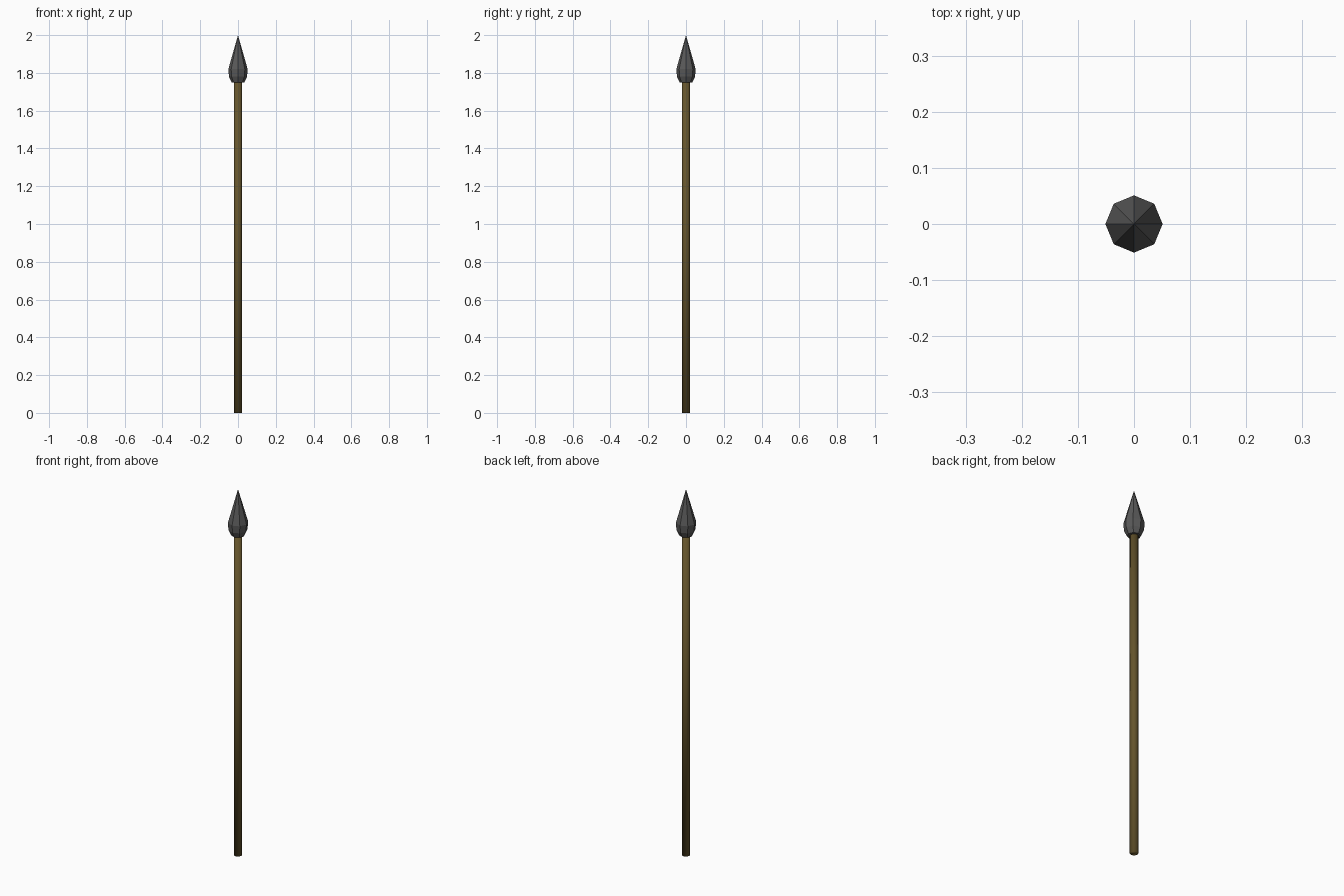
import bpy, bmesh
from math import cos, sin, tau

if "Cube" in bpy.data.objects:
    bpy.data.objects.remove(bpy.data.objects["Cube"])

SIDES = 8


def material(name, color):
    mat = bpy.data.materials.new(name)
    mat.diffuse_color = (*color, 1)
    mat.use_nodes = True
    mat.node_tree.nodes["Principled BSDF"].inputs["Base Color"].default_value = mat.diffuse_color
    return mat


def lathe(name, profile, mat, tip=None, smooth=False):
    """Stack polygon rings from (radius, z) pairs, closing with a cap or a point."""
    bm = bmesh.new()
    rings = [[bm.verts.new((r * cos(tau * i / SIDES), r * sin(tau * i / SIDES), z))
              for i in range(SIDES)] for r, z in profile]
    bm.faces.new(rings[0][::-1])
    for low, high in zip(rings, rings[1:]):
        for i in range(SIDES):
            j = (i + 1) % SIDES
            bm.faces.new((low[i], low[j], high[j], high[i]))
    if tip is None:
        bm.faces.new(rings[-1])
    else:
        apex = bm.verts.new((0, 0, tip))
        for i in range(SIDES):
            bm.faces.new((rings[-1][i], rings[-1][(i + 1) % SIDES], apex))
    for face in bm.faces:
        face.smooth = smooth
    mesh = bpy.data.meshes.new(name)
    bm.to_mesh(mesh)
    bm.free()
    mesh.materials.append(mat)
    obj = bpy.data.objects.new(name, mesh)
    bpy.context.collection.objects.link(obj)
    return obj


# Wooden shaft, softly shaded end to end
lathe("shaft", [(0.021, 0), (0.021, 1.76)], material("wood", (0.13, 0.09, 0.025)), smooth=True)

# Faceted metal spear head
lathe("spear_head", [(0.034, 1.75), (0.048, 1.78), (0.051, 1.82)],
      material("dark_metal", (0.10, 0.10, 0.10)), tip=2.0)
